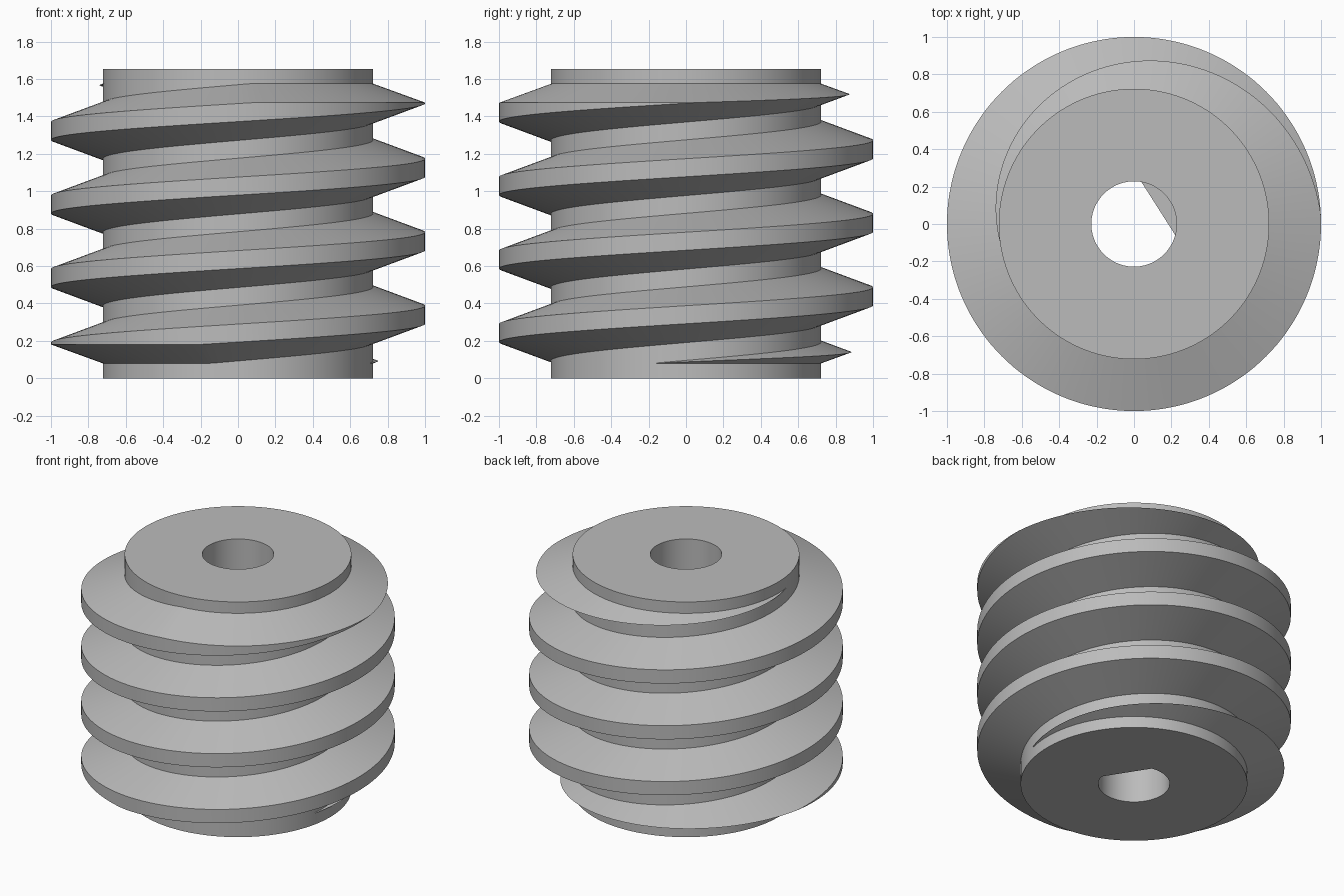
import bpy, bmesh, math

cube = bpy.data.objects.get("Cube")
if cube:
    bpy.data.objects.remove(cube, do_unlink=True)

SEGS = 144                      # steps per turn
STEP = 2 * math.pi / SEGS
HEIGHT, ROOT, CREST = 1.655, 0.723, 1.0
BORE, FLAT_TOP = 0.228, 0.83
PITCH, START = 0.393, 0.34      # rise per turn, thread centre at angle zero
HALF = 0.149                    # half the thread width at its root
SLOPE = math.tan(math.radians(20))
MARGIN = 0.08                   # plain collar at each end

steel = bpy.data.materials.new("steel grey")
steel.use_nodes = True
colour = (0.5, 0.5, 0.5, 1)
steel.diffuse_color = colour
steel.node_tree.nodes["Principled BSDF"].inputs["Base Color"].default_value = colour


def skin(name, sections, closed):
    """Join a row of equal-length point lists with quads."""
    bm = bmesh.new()
    rows = [[bm.verts.new(p) for p in s] for s in sections]
    following = rows[1:] + rows[:1] if closed else rows[1:]
    for a, b in zip(rows, following):
        for i in range(len(a) - 1):
            bm.faces.new((a[i], b[i], b[i + 1], a[i + 1]))
        if closed:
            bm.faces.new((a[-1], b[-1], b[0], a[0]))
    bmesh.ops.remove_doubles(bm, verts=bm.verts, dist=1e-5)
    mesh = bpy.data.meshes.new(name)
    bm.to_mesh(mesh)
    bm.free()
    mesh.materials.append(steel)
    obj = bpy.data.objects.new(name, mesh)
    bpy.context.collection.objects.link(obj)
    bpy.ops.object.select_all(action='DESELECT')
    bpy.context.view_layer.objects.active = obj
    obj.select_set(True)
    bpy.ops.object.shade_smooth_by_angle(angle=math.radians(30))


def polar(r, a, z):
    return (r * math.cos(a), r * math.sin(a), z)


# Core: a collar with a round bore that becomes D-shaped lower down
def core_section(k):
    a = k * STEP
    off = a - math.radians(32.5)
    flat = BORE * math.cos(math.radians(47.5))
    d = min(BORE, flat / math.cos(off)) if math.cos(off) > 0 else BORE
    profile = [(ROOT, 0), (ROOT, HEIGHT), (BORE, HEIGHT),
               (BORE, FLAT_TOP), (d, FLAT_TOP), (d, 0)]
    return [polar(r, a, z) for r, z in profile]


skin("worm_core", [core_section(k) for k in range(SEGS)], True)


# Thread: a helical trapezoid, trimmed by a cone at each end so it tapers out
def thread_section(k):
    a = k * STEP
    centre = START + PITCH * k / SEGS
    low = max(MARGIN, centre - HALF)
    high = max(low, min(HEIGHT - MARGIN, centre + HALF))
    low = min(low, high)
    depth = min(CREST - ROOT, (high - low) / 2 / SLOPE)
    rise = depth * SLOPE
    profile = [(ROOT, low), (ROOT + depth, low + rise),
               (ROOT + depth, high - rise), (ROOT, high)]
    return [polar(r, a, z) for r, z in profile]


first = math.ceil((MARGIN - HALF - START) / PITCH * SEGS)
last = math.floor((HEIGHT - MARGIN + HALF - START) / PITCH * SEGS)
skin("worm_thread", [thread_section(k) for k in range(first, last + 1)], False)
